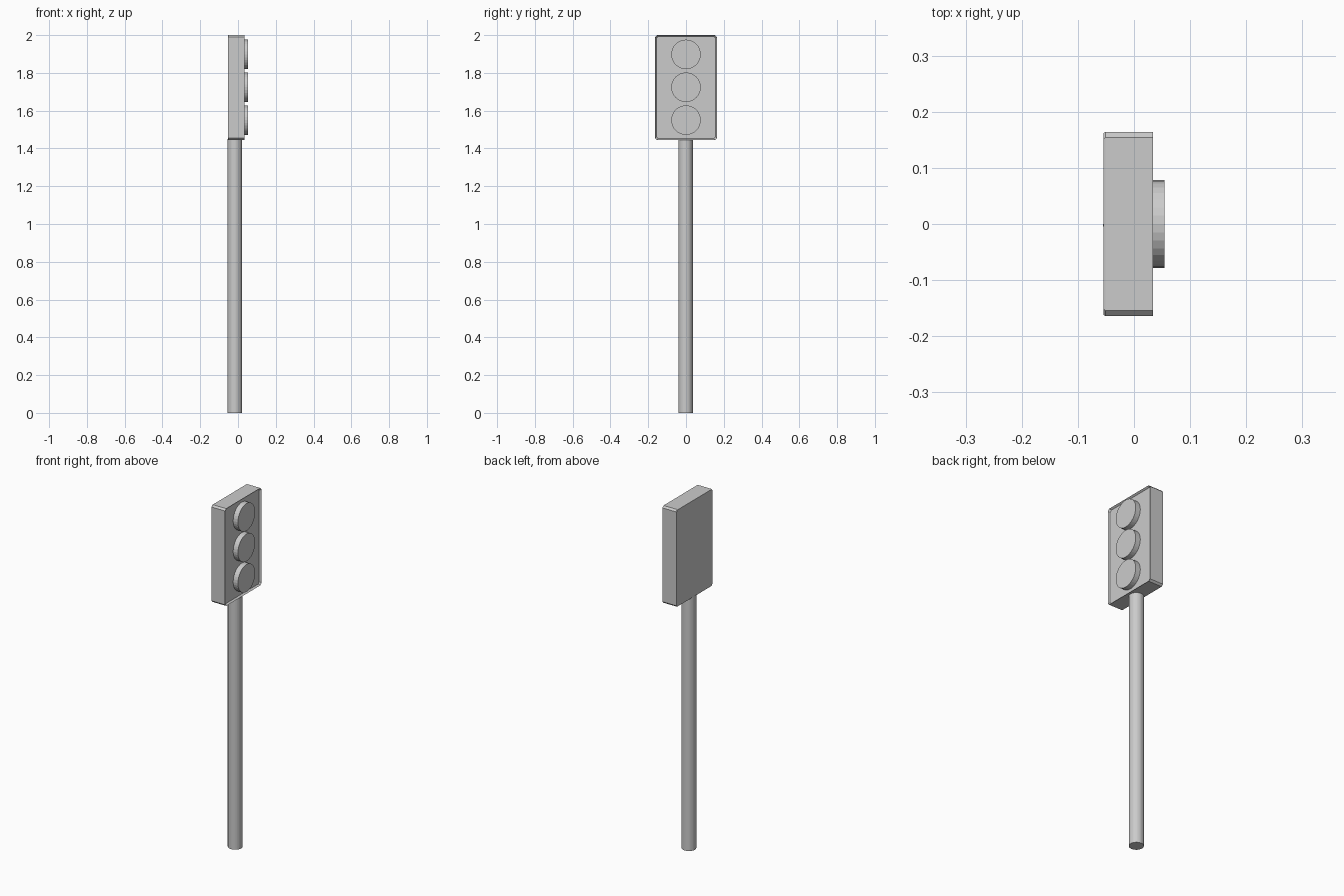
import bpy, bmesh
from math import pi

if "Cube" in bpy.data.objects:
    bpy.data.objects.remove(bpy.data.objects["Cube"])

# Overall measurements
BACK, FRONT = -0.054, 0.034
HALF_W, Z0, Z1 = 0.164, 1.445, 2.0


def ring(bm, x, inset, cut=0.01):
    """Chamfered rectangle of verts in the plane at x."""
    w, lo, hi = HALF_W - inset, Z0 + inset, Z1 - inset
    pts = [(-w + cut, lo), (w - cut, lo), (w, lo + cut), (w, hi - cut),
           (w - cut, hi), (-w + cut, hi), (-w, hi - cut), (-w, lo + cut)]
    return [bm.verts.new((x, y, z)) for y, z in pts]


def cylinder(name, radius, depth, location, rotation=(0, 0, 0)):
    bpy.ops.mesh.primitive_cylinder_add(vertices=32, radius=radius, depth=depth,
                                        location=location, rotation=rotation)
    bpy.context.object.name = name


# Signal housing: chamfered box with a shallow dished front
bm = bmesh.new()
rings = [ring(bm, BACK, 0.002), ring(bm, BACK + 0.003, 0),
         ring(bm, FRONT, 0), ring(bm, FRONT - 0.01, 0.007)]
for a, b in zip(rings, rings[1:]):
    for i in range(8):
        j = (i + 1) % 8
        bm.faces.new((a[i], a[j], b[j], b[i]))
bm.faces.new(rings[0])
bm.faces.new(rings[-1])
bmesh.ops.recalc_face_normals(bm, faces=bm.faces)
mesh = bpy.data.meshes.new("signal_housing")
bm.to_mesh(mesh)
bm.free()
bpy.context.collection.objects.link(bpy.data.objects.new("signal_housing", mesh))

# Three round lamps on the +x face
for name, z in (("bottom", 1.55), ("middle", 1.724), ("top", 1.898)):
    cylinder(name + "_lamp", 0.078, 0.032, (0.038, 0, z), (0, pi / 2, 0))

# Pole, flush with the back of the housing
cylinder("pole", 0.038, Z0 + 0.005, (-0.017, -0.002, (Z0 + 0.005) / 2))
